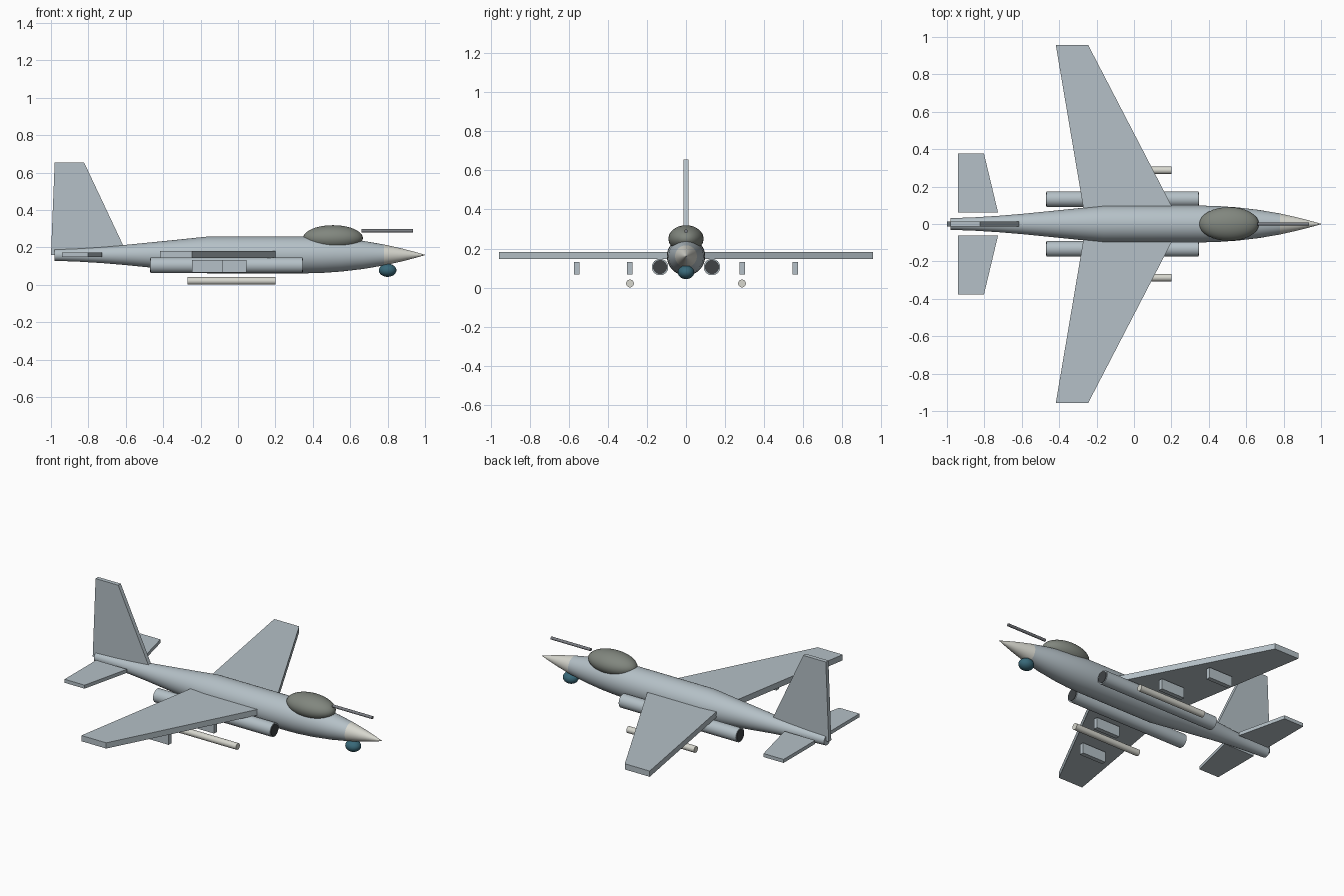
import bpy, bmesh, math
from mathutils import Matrix

if "Cube" in bpy.data.objects:
    bpy.data.objects.remove(bpy.data.objects["Cube"])


def material(name, rgb):
    m = bpy.data.materials.new(name)
    m.diffuse_color = (*rgb, 1)
    m.use_nodes = True
    m.node_tree.nodes["Principled BSDF"].inputs["Base Color"].default_value = m.diffuse_color
    return m


PAINT = material("paint", (0.46, 0.53, 0.57))
CREAM = material("cream", (0.68, 0.68, 0.62))
GLASS = material("glass", (0.22, 0.24, 0.21))
TEAL = material("teal", (0.04, 0.14, 0.19))
DARK = material("dark", (0.05, 0.055, 0.06))
METAL = material("metal", (0.2, 0.21, 0.23))


def make(name, bm, mat, smooth=False):
    bmesh.ops.recalc_face_normals(bm, faces=bm.faces)
    me = bpy.data.meshes.new(name)
    bm.to_mesh(me)
    bm.free()
    me.materials.append(mat)
    ob = bpy.data.objects.new(name, me)
    bpy.context.collection.objects.link(ob)
    if smooth:
        bpy.ops.object.select_all(action='DESELECT')
        ob.select_set(True)
        bpy.context.view_layer.objects.active = ob
        bpy.ops.object.shade_smooth_by_angle(angle=math.radians(35))
    return ob


def lathe(name, profile, y, z, mat, sides=48):
    """Loft circles along x from (x, radius) pairs, with capped ends."""
    bm = bmesh.new()
    rings = []
    for x, r in profile:
        angles = [2 * math.pi * i / sides for i in range(sides)]
        rings.append([bm.verts.new((x, y + r * math.cos(a), z + r * math.sin(a))) for a in angles])
    for a, b in zip(rings, rings[1:]):
        for i in range(sides):
            j = (i + 1) % sides
            bm.faces.new((a[i], a[j], b[j], b[i]))
    bm.faces.new(rings[0])
    bm.faces.new(rings[-1])
    return make(name, bm, mat, True)


def slab(name, outline, offset, mat):
    """Extrude a flat outline of 3D points by an offset vector."""
    bm = bmesh.new()
    face = bm.faces.new([bm.verts.new(p) for p in outline])
    ext = bmesh.ops.extrude_face_region(bm, geom=[face])
    verts = [v for v in ext["geom"] if isinstance(v, bmesh.types.BMVert)]
    bmesh.ops.translate(bm, verts=verts, vec=offset)
    return make(name, bm, mat)


def ellipsoid(name, centre, radii, mat):
    bm = bmesh.new()
    m = Matrix.Translation(centre) @ Matrix.Diagonal((*radii, 1))
    bmesh.ops.create_uvsphere(bm, u_segments=32, v_segments=20, radius=1, matrix=m)
    return make(name, bm, mat, True)


# Fuselage and nose cone
lathe("fuselage", [(-0.98, 0.031), (-0.85, 0.036), (-0.72, 0.044), (-0.6, 0.054),
                   (-0.47, 0.067), (-0.32, 0.082), (-0.165, 0.098), (0.37, 0.098),
                   (0.45, 0.096), (0.55, 0.089), (0.67, 0.075), (0.78, 0.056)], 0, 0.16, PAINT)
lathe("nose_cone", [(0.78, 0.056), (0.87, 0.036), (0.94, 0.018), (1.0, 0.001)], 0, 0.16, CREAM)

# Canopy, probe and sensor ball
ellipsoid("canopy", (0.508, 0, 0.25), (0.16, 0.09, 0.069), GLASS)
lathe("probe", [(0.66, 0.009), (0.935, 0.009)], 0, 0.289, METAL, 16)
ellipsoid("sensor_ball", (0.8, 0, 0.078), (0.047, 0.042, 0.035), TEAL)

# Tail fin
slab("tail_fin", [(-1.0, -0.013, 0.16), (-0.98, -0.013, 0.655),
                  (-0.823, -0.013, 0.655), (-0.59, -0.013, 0.16)], (0, 0.026, 0), PAINT)

# Mirrored parts
for side, s in (("left", 1), ("right", -1)):
    wing = [(0.215, 0.07), (-0.245, 0.957), (-0.418, 0.957), (-0.268, 0.07)]
    slab(f"wing_{side}", [(x, s * y, 0.145) for x, y in wing], (0, 0, 0.036), PAINT)
    plane = [(-0.727, 0.062), (-0.802, 0.376), (-0.941, 0.376), (-0.941, 0.062)]
    slab(f"tailplane_{side}", [(x, s * y, 0.15) for x, y in plane], (0, 0, 0.022), PAINT)

    # Engine tube with dark intake and exhaust discs
    lathe(f"engine_{side}", [(-0.468, 0.042), (0.345, 0.042)], s * 0.133, 0.105, PAINT)
    for part, x in (("exhaust", -0.468), ("intake", 0.345)):
        lathe(f"{part}_{side}", [(x - 0.003, 0.036), (x + 0.003, 0.036)], s * 0.133, 0.105, DARK)

    # Pylons and the underwing rocket
    for part, x, y in (("inner", -0.12, 0.287), ("outer", -0.245, 0.56)):
        box = [(x, -0.014), (x + 0.165, -0.014), (x + 0.165, 0.014), (x, 0.014)]
        slab(f"{part}_pylon_{side}", [(a, s * y + b, 0.066) for a, b in box], (0, 0, 0.066), PAINT)
    lathe(f"rocket_{side}", [(-0.27, 0.02), (0.2, 0.02)], s * 0.287, 0.021, CREAM, 24)
